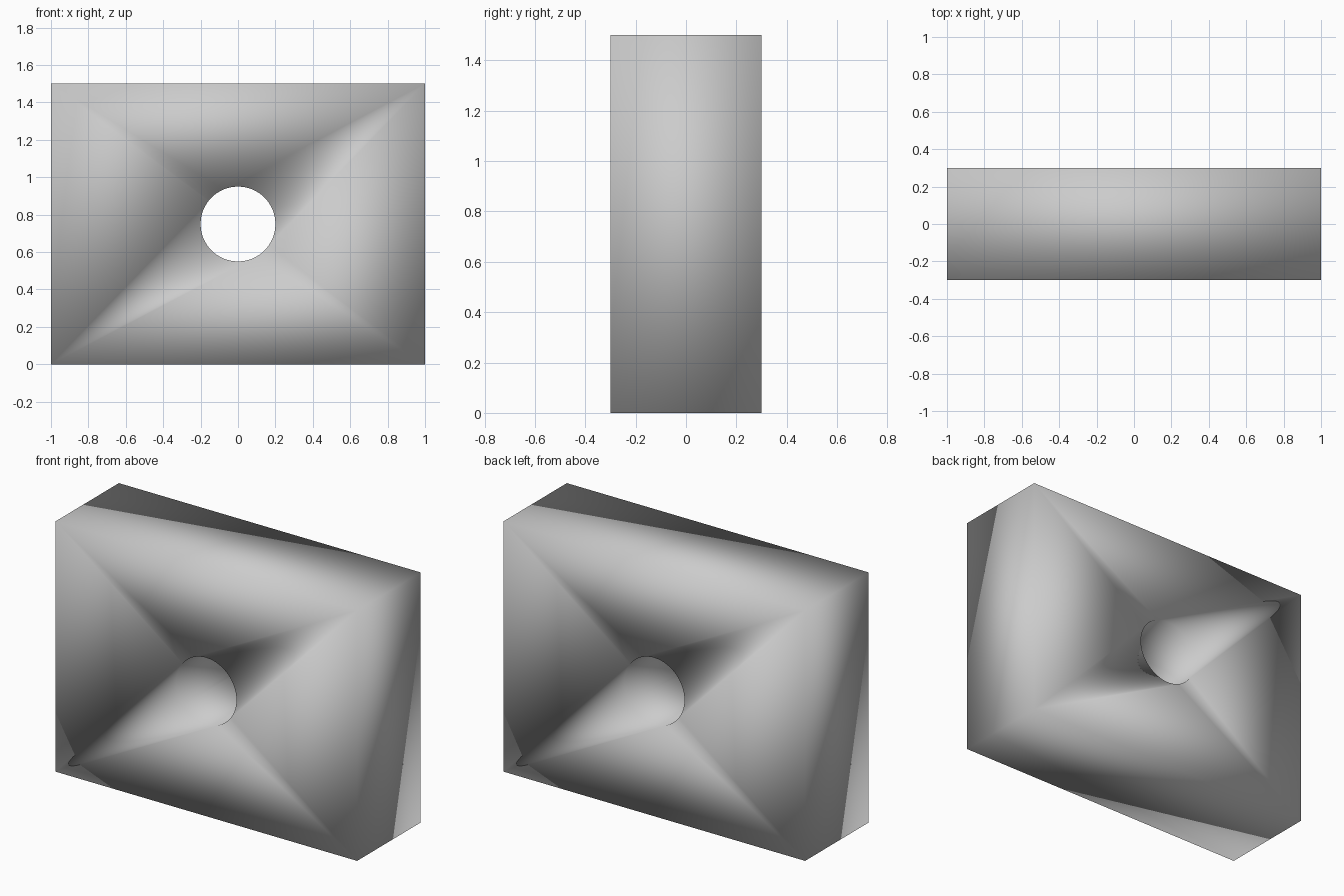
import bpy
from math import pi

if "Cube" in bpy.data.objects:
    bpy.data.objects.remove(bpy.data.objects["Cube"])

# Rectangular slab standing on the ground
bpy.ops.mesh.primitive_cube_add(size=1, location=(0, 0, 0.75))
block = bpy.context.object
block.name = "drilled_block"
block.scale = (2, 0.6, 1.5)
bpy.ops.object.transform_apply(location=False, rotation=False, scale=True)

# Round cutter running front to back
bpy.ops.mesh.primitive_cylinder_add(vertices=64, radius=0.2, depth=1,
                                    location=(0, 0, 0.75), rotation=(pi / 2, 0, 0))
cutter = bpy.context.object
cutter.name = "hole_cutter"
cutter.hide_render = True
cutter.display_type = 'WIRE'

# Through hole
cut = block.modifiers.new("through_hole", 'BOOLEAN')
cut.operation = 'DIFFERENCE'
cut.solver = 'EXACT'
cut.object = cutter
bpy.ops.object.select_all(action='DESELECT')
block.select_set(True)
bpy.context.view_layer.objects.active = block
bpy.ops.object.modifier_apply(modifier=cut.name)
bpy.data.objects.remove(cutter)

# Smooth shading over the whole surface
bpy.ops.object.shade_smooth()
